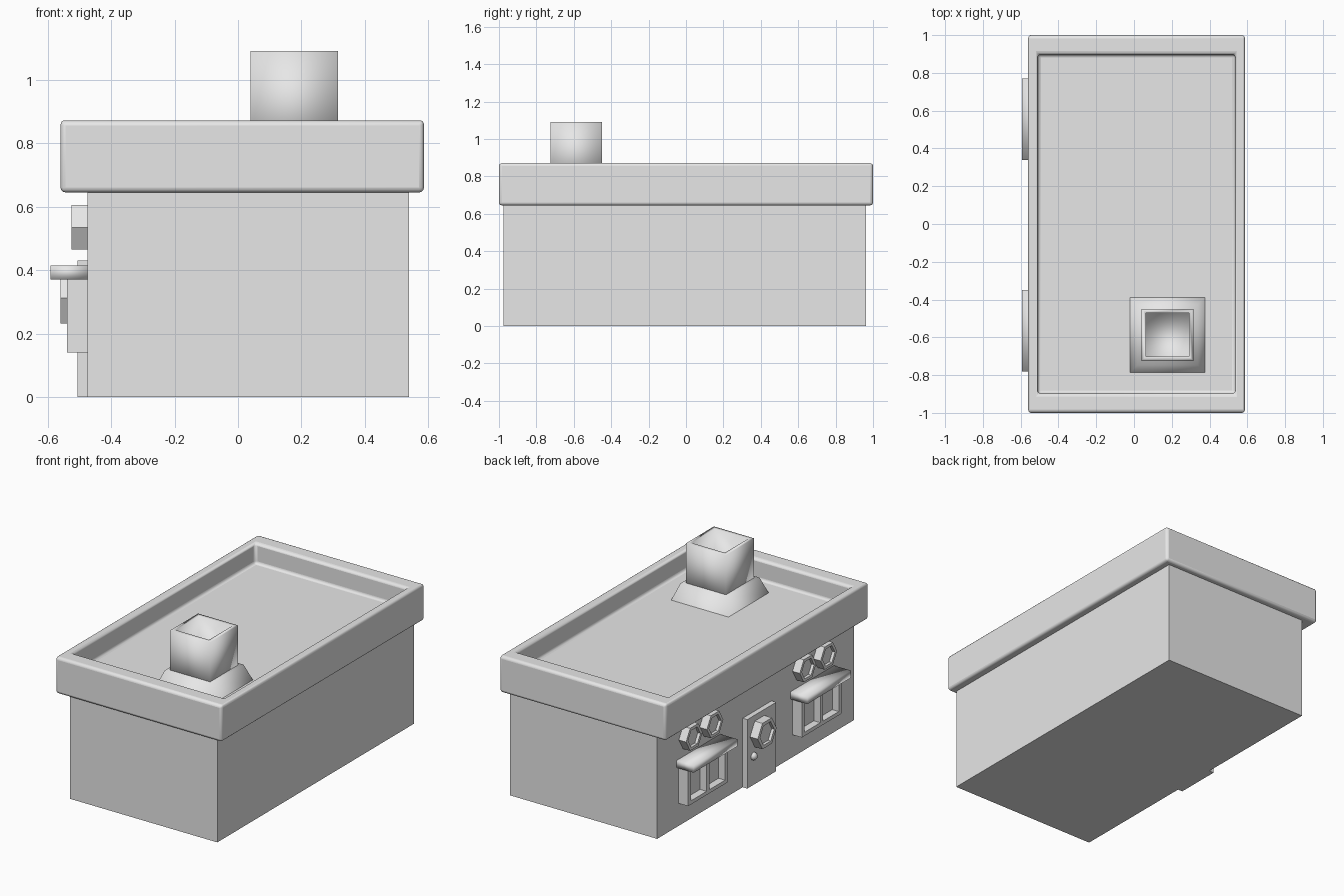
import bpy, bmesh, math
from mathutils import Vector, Matrix

if "Cube" in bpy.data.objects:
    bpy.data.objects.remove(bpy.data.objects["Cube"], do_unlink=True)

GREY = (0.8, 0.8, 0.8, 1.0)
plaster = bpy.data.materials.new("light_grey")
plaster.use_nodes = True
plaster.diffuse_color = GREY
plaster.node_tree.nodes["Principled BSDF"].inputs["Base Color"].default_value = GREY


def finish(name, bm, smooth=None, bevel=0):
    """Turn a bmesh into an object, with optional rounding and smooth shading."""
    bmesh.ops.recalc_face_normals(bm, faces=bm.faces)
    mesh = bpy.data.meshes.new(name)
    bm.to_mesh(mesh)
    bm.free()
    mesh.materials.append(plaster)
    obj = bpy.data.objects.new(name, mesh)
    bpy.context.collection.objects.link(obj)
    if bevel:
        mod = obj.modifiers.new("rounded_edges", "BEVEL")
        mod.width = bevel
        mod.segments = 3
    if smooth:
        bpy.ops.object.select_all(action="DESELECT")
        obj.select_set(True)
        bpy.context.view_layer.objects.active = obj
        bpy.ops.object.shade_smooth_by_angle(angle=math.radians(smooth))
    return obj


def box_mesh(lo, hi):
    lo, hi = Vector(lo), Vector(hi)
    bm = bmesh.new()
    place = Matrix.Translation((lo + hi) / 2) @ Matrix.Diagonal((*(hi - lo), 1))
    bmesh.ops.create_cube(bm, size=1, matrix=place)
    return bm


def box(name, lo, hi, **look):
    return finish(name, box_mesh(lo, hi), **look)


def recess(bm, direction, rim, depth):
    """Sink the face looking along the direction, leaving a rim around it."""
    bm.normal_update()
    direction = Vector(direction)
    face = max(bm.faces, key=lambda f: f.normal.dot(direction))
    bmesh.ops.inset_region(bm, faces=[face], thickness=rim)
    inner = bmesh.ops.extrude_discrete_faces(bm, faces=[face])["faces"][0]
    bmesh.ops.translate(bm, verts=inner.verts, vec=-direction * depth)


def hexagon(name, y, z, radius, outer_x, inner_x):
    """Six-sided sign on the side wall with a sunken centre."""
    bm = bmesh.new()
    place = (Matrix.Translation(((outer_x + inner_x) / 2, y, z))
             @ Matrix.Rotation(math.radians(90), 4, "Y")
             @ Matrix.Rotation(math.radians(90), 4, "Z"))
    bmesh.ops.create_cone(bm, cap_ends=True, segments=6, radius1=radius,
                          radius2=radius, depth=inner_x - outer_x, matrix=place)
    # A corner points along y
    far = max(bm.verts, key=lambda v: v.co.y)
    if abs(far.co.z - z) > 0.01:
        bmesh.ops.rotate(bm, verts=bm.verts, cent=(0, y, z),
                         matrix=Matrix.Rotation(math.radians(30), 3, "X"))
    recess(bm, (-1, 0, 0), radius * 0.25, 0.018)
    return finish(name, bm)


# Building body
WALL = -0.475
box("building_body", (WALL, -0.975, 0), (0.54, 0.963, 0.66))

# Flat roof with raised parapet
roof = box_mesh((-0.56, -1, 0.645), (0.587, 1, 0.872))
recess(roof, (0, 0, 1), 0.072, 0.127)
for v in roof.verts:
    if abs(v.co.y) < 0.95:
        v.co.y *= 0.945
finish("roof_parapet", roof, smooth=60, bevel=0.016)

# Chimney and its flared base
CX, CY = 0.177, -0.587
base = box_mesh((CX - 0.2, CY - 0.2, 0.74), (CX + 0.2, CY + 0.2, 0.845))
for v in base.verts:
    if v.co.z > 0.8:
        v.co.x = CX + (v.co.x - CX) * 0.8
        v.co.y = CY + (v.co.y - CY) * 0.8
finish("chimney_base", base, smooth=100)
stack = box_mesh((CX - 0.138, CY - 0.138, 0.76), (CX + 0.138, CY + 0.138, 1.092))
recess(stack, (0, 0, 1), 0.033, 0.12)
finish("chimney_stack", stack, smooth=100)

# Door with round-edged knob and hexagonal light
box("door", (-0.507, -0.165, 0), (WALL, 0.12, 0.43))
hexagon("door_light", 0, 0.312, 0.093, -0.56, WALL)
knob = bmesh.new()
bmesh.ops.create_uvsphere(knob, u_segments=16, v_segments=8, radius=0.024,
                          matrix=Matrix.Translation((-0.507, 0.06, 0.18)))
finish("door_knob", knob, smooth=60)

# Two windows with sill, frame, mullion, awning and a pair of hexagons above
for side, yc in (("rear", 0.555), ("front", -0.565)):
    lo, hi = yc - 0.195, yc + 0.195
    front = -0.54
    box(side + "_window_sill", (front, lo, 0.14), (WALL, hi, 0.163))
    box(side + "_window_pane", (-0.495, lo, 0.163), (WALL, hi, 0.37))
    for part, y in (("right_post", lo + 0.013), ("mullion", yc), ("left_post", hi - 0.013)):
        box(f"{side}_window_{part}", (front, y - 0.013, 0.163), (WALL, y + 0.013, 0.37))
    box(side + "_window_awning", (-0.592, yc - 0.215, 0.37), (WALL, yc + 0.215, 0.415),
        smooth=100)
    for label, shift in (("right", -0.092), ("left", 0.113)):
        hexagon(f"{side}_{label}_hexagon", yc + shift, 0.535, 0.081, -0.525, WALL)
